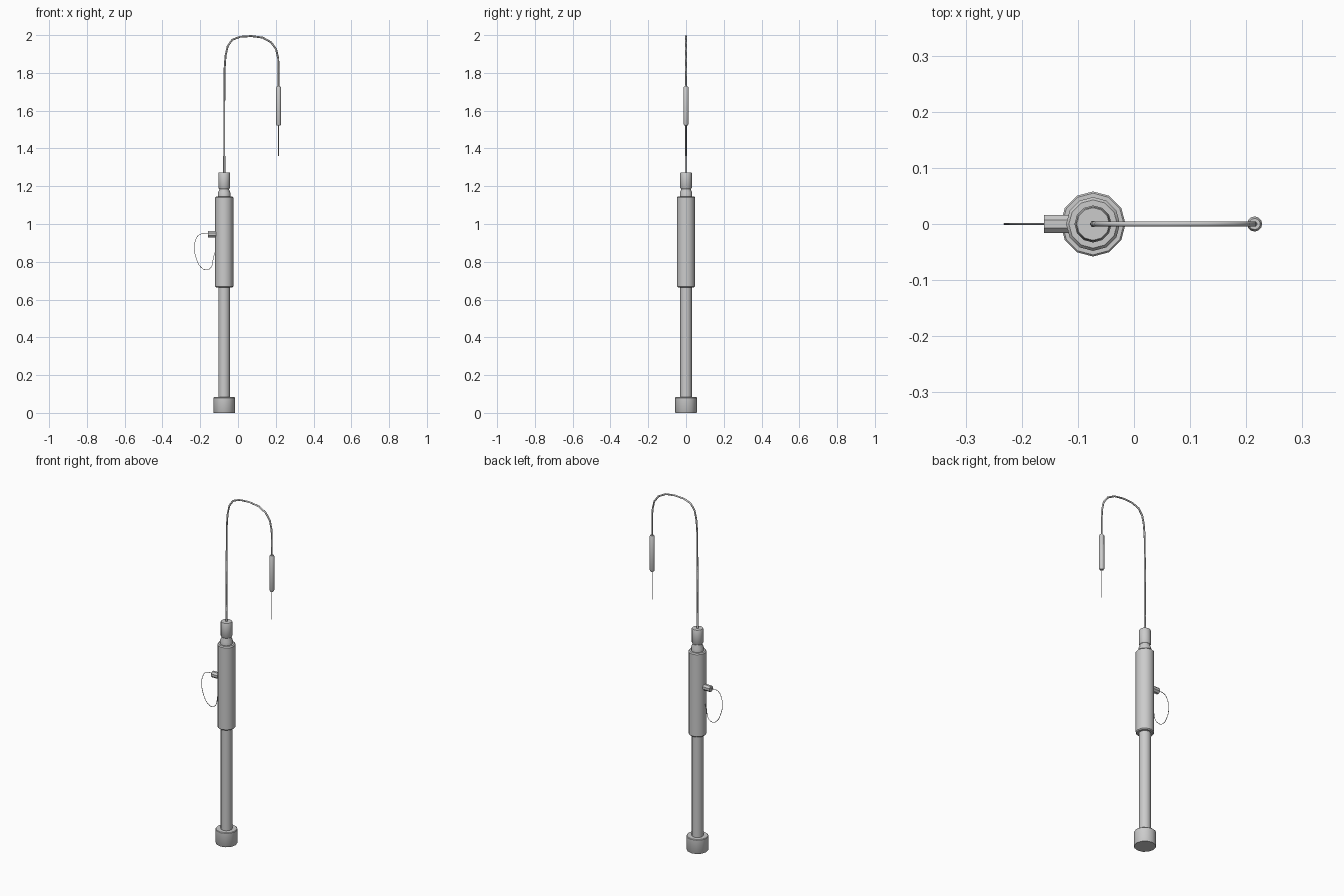
import bpy, math
from mathutils import Vector

if "Cube" in bpy.data.objects:
    bpy.data.objects.remove(bpy.data.objects["Cube"])

AX = -0.073   # axis of the main staff
TX = 0.215    # axis of the hanging weight


def finish(ob):
    bpy.ops.object.select_all(action='DESELECT')
    bpy.context.view_layer.objects.active = ob
    ob.select_set(True)
    bpy.ops.object.shade_smooth_by_angle(angle=math.radians(35))
    return ob


def lathe(name, profile, x, sides=12):
    """Closed solid of revolution from (radius, z) pairs, bottom to top."""
    verts, faces = [], []
    for r, z in profile:
        for i in range(sides):
            a = 2 * math.pi * i / sides
            verts.append((r * math.cos(a), r * math.sin(a), z))
    for k in range(len(profile) - 1):
        for i in range(sides):
            j = (i + 1) % sides
            b, t = k * sides, (k + 1) * sides
            faces.append((b + i, b + j, t + j, t + i))
    faces.append(tuple(reversed(range(sides))))
    top = (len(profile) - 1) * sides
    faces.append(tuple(range(top, top + sides)))
    me = bpy.data.meshes.new(name)
    me.from_pydata(verts, [], faces)
    ob = bpy.data.objects.new(name, me)
    bpy.context.collection.objects.link(ob)
    ob.location.x = x
    return finish(ob)


def wire(name, points, radius, smooth=False):
    """Round wire through (x, z) points in the y = 0 plane."""
    cu = bpy.data.curves.new(name, 'CURVE')
    cu.dimensions = '3D'
    cu.bevel_depth = radius
    cu.bevel_resolution = 1
    cu.use_fill_caps = True
    cu.resolution_u = 3
    if smooth:
        sp = cu.splines.new('BEZIER')
        sp.bezier_points.add(len(points) - 1)
        for p, (x, z) in zip(sp.bezier_points, points):
            p.co = (x, 0, z)
            p.handle_left_type = p.handle_right_type = 'AUTO'
    else:
        sp = cu.splines.new('POLY')
        sp.points.add(len(points) - 1)
        for p, (x, z) in zip(sp.points, points):
            p.co = (x, 0, z, 1)
        sp.use_smooth = True
    ob = bpy.data.objects.new(name, cu)
    bpy.context.collection.objects.link(ob)
    return ob


# Staff: foot, lower tube, thick body, neck and cap
lathe("foot_cap", [(0.056, 0), (0.058, 0.003), (0.058, 0.08), (0.055, 0.083)], AX)
lathe("lower_tube", [(0.031, 0.07), (0.031, 0.68)], AX)
lathe("main_body", [(0.043, 0.665), (0.048, 0.67), (0.048, 1.14), (0.043, 1.146)], AX)
lathe("neck", [(0.033, 1.14), (0.033, 1.165), (0.026, 1.182), (0.026, 1.20)], AX)
lathe("top_cap", [(0.027, 1.186), (0.031, 1.192), (0.031, 1.268), (0.029, 1.272)], AX)

# Arched cable with a thicker sleeve at its root
wire("cable_sleeve", [(AX, 1.26), (AX, 1.36)], 0.0058)
wire("arched_cable", [(AX, 1.30), (AX, 1.60), (-0.071, 1.82), (-0.066, 1.89),
                      (-0.055, 1.94), (-0.031, 1.975), (0.01, 1.991), (0.07, 1.995),
                      (0.13, 1.987), (0.175, 1.962), (0.202, 1.925), (0.213, 1.875),
                      (TX, 1.82), (TX, 1.70)], 0.005)

# Hanging weight and needle
lathe("hanging_weight", [(0.010, 1.522), (0.0135, 1.53), (0.0135, 1.722), (0.010, 1.728)], TX)
wire("needle", [(TX, 1.53), (TX, 1.36)], 0.002)

# Side pin, pointing to -x
pin = lathe("side_pin", [(0.0175, 0), (0.0175, 0.065)], 0, 8)
pin.rotation_euler = (0, -math.pi / 2, 0)
pin.rotation_euler.rotate_axis('Z', math.pi / 8)
pin.location = Vector((-0.095, 0, 0.946))

# Thin loop from the pin back to the body
wire("wire_loop", [(-0.155, 0.948), (-0.203, 0.945), (-0.226, 0.91), (-0.231, 0.865),
                   (-0.218, 0.81), (-0.195, 0.77), (-0.165, 0.757), (-0.14, 0.775),
                   (-0.13, 0.825), (-0.115, 0.865)], 0.0015, True)
